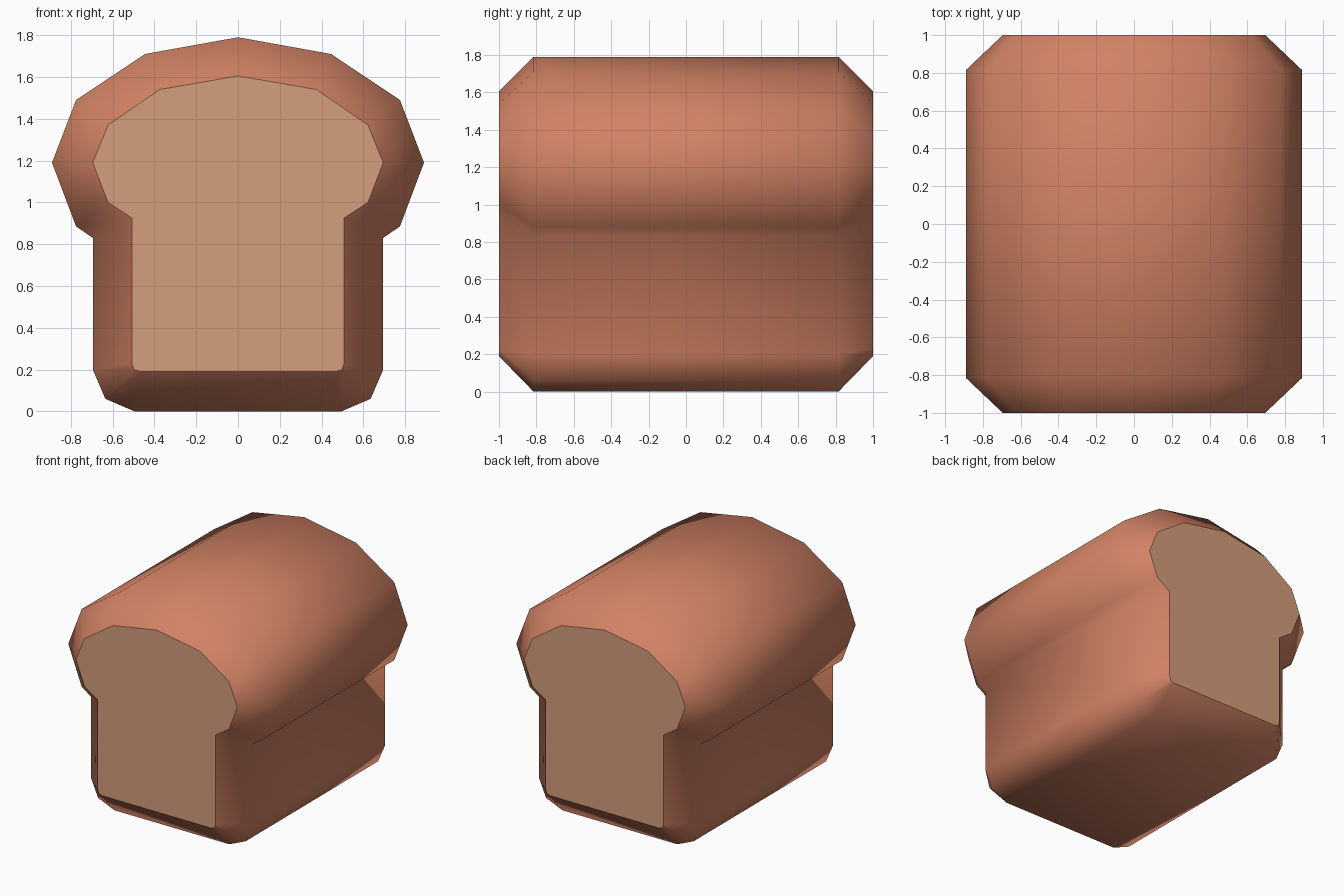
import bpy, bmesh

if "Cube" in bpy.data.objects:
    bpy.data.objects.remove(bpy.data.objects["Cube"])

def material(name, rgb):
    m = bpy.data.materials.new(name)
    m.diffuse_color = (*rgb, 1)
    m.use_nodes = True
    m.node_tree.nodes["Principled BSDF"].inputs["Base Color"].default_value = m.diffuse_color
    return m

crust = material("crust brown", (0.64, 0.223, 0.127))
crumb = material("bread crumb tan", (0.665, 0.342, 0.202))

# Right halves of the loaf section (x, z), from the crown down to the base
outer = [(0, 1.79), (0.445, 1.71), (0.775, 1.49), (0.89, 1.19), (0.775, 0.885),
         (0.695, 0.83), (0.695, 0.20), (0.635, 0.06), (0.495, 0)]
inner = [(0, 1.605), (0.375, 1.54), (0.622, 1.37), (0.695, 1.19), (0.622, 1.0),
         (0.508, 0.925), (0.508, 0.23), (0.498, 0.20), (0.47, 0.19)]

def mirrored(half):
    return half + [(-x, z) for x, z in reversed(half[1:])]

bm = bmesh.new()
# Four section rings: cut face, shoulder, shoulder, cut face
rings = [[bm.verts.new((x, y, z)) for x, z in mirrored(p)]
         for p, y in ((inner, -1), (outer, -0.815), (outer, 0.815), (inner, 1))]
n = len(rings[0])

# Crust skin between the rings
for a, b in zip(rings, rings[1:]):
    for i in range(n):
        j = (i + 1) % n
        bm.faces.new((a[i], a[j], b[j], b[i])).smooth = True

# Flat sliced ends with a sharp rim
for ring in (rings[0], rings[-1]):
    f = bm.faces.new(ring)
    f.material_index = 1
    for e in f.edges:
        e.smooth = False

bmesh.ops.recalc_face_normals(bm, faces=bm.faces)
mesh = bpy.data.meshes.new("bread_loaf")
bm.to_mesh(mesh)
bm.free()
mesh.materials.append(crust)
mesh.materials.append(crumb)
loaf = bpy.data.objects.new("bread_loaf", mesh)
bpy.context.collection.objects.link(loaf)
